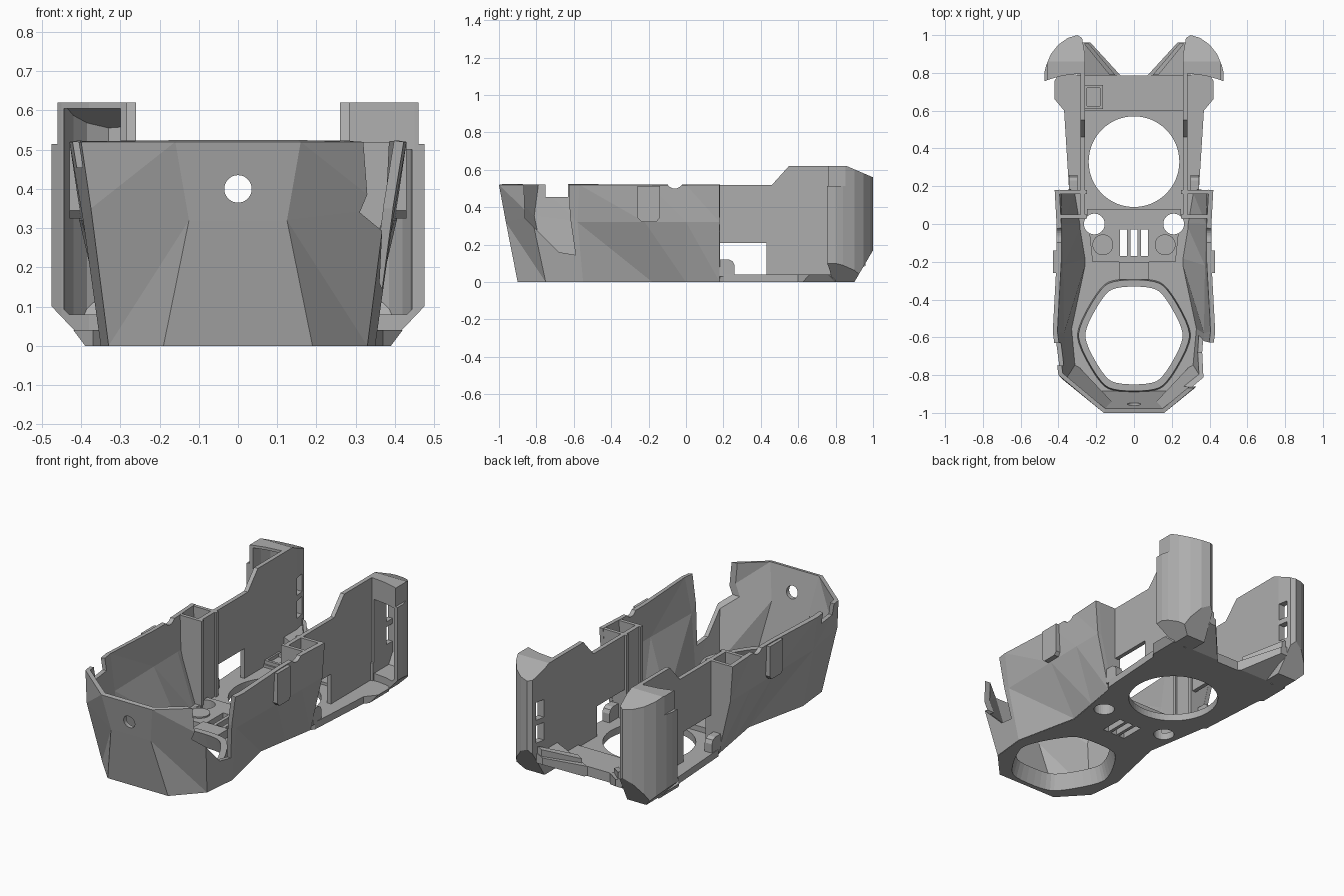
import bpy, bmesh, math
from mathutils import Vector

if "Cube" in bpy.data.objects:
    bpy.data.objects.remove(bpy.data.objects["Cube"])

GREY = bpy.data.materials.new("mid grey plastic")
GREY.diffuse_color = (0.42, 0.42, 0.42, 1)
GREY.use_nodes = True
GREY.node_tree.nodes["Principled BSDF"].inputs["Base Color"].default_value = GREY.diffuse_color


def finish(name, bm, recalc=True):
    if recalc:
        bmesh.ops.recalc_face_normals(bm, faces=bm.faces[:])
    me = bpy.data.meshes.new(name)
    bm.to_mesh(me)
    bm.free()
    ob = bpy.data.objects.new(name, me)
    me.materials.append(GREY)
    bpy.context.collection.objects.link(ob)
    return ob


def prism(name, pts, axis, lo, hi, planes=(), pts_hi=None):
    """Extrude (or loft to pts_hi) a 2D outline along an axis, then slice by (point, outward normal) planes."""
    def at(p, h):
        return {"x": (h, p[0], p[1]), "y": (p[0], h, p[1]), "z": (p[0], p[1], h)}[axis]
    bm = bmesh.new()
    a = [bm.verts.new(at(p, lo)) for p in pts]
    b = [bm.verts.new(at(p, hi)) for p in pts_hi or pts]
    bm.faces.new(a)
    bm.faces.new(b[::-1])
    n = len(pts)
    for i in range(n):
        j = (i + 1) % n
        bm.faces.new((a[i], a[j], b[j], b[i]))
    for co, no in planes:
        g = bm.verts[:] + bm.edges[:] + bm.faces[:]
        r = bmesh.ops.bisect_plane(bm, geom=g, plane_co=co, plane_no=no, clear_outer=True)
        edges = [e for e in r["geom_cut"] if isinstance(e, bmesh.types.BMEdge)]
        bmesh.ops.contextual_create(bm, geom=edges)
    return finish(name, bm)


def box(name, x, y, z):
    return prism(name, [(x[0], y[0]), (x[1], y[0]), (x[1], y[1]), (x[0], y[1])], "z", *z)


def circle(cx, cy, r, n=48):
    return [(cx + r * math.cos(2 * math.pi * i / n), cy + r * math.sin(2 * math.pi * i / n)) for i in range(n)]


def cut(ob, *cutters):
    for c in cutters:
        c.hide_render = True
        c.hide_viewport = True
        m = ob.modifiers.new("cut", "BOOLEAN")
        m.operation, m.solver, m.object = "DIFFERENCE", "EXACT", c


def mirrored(half):
    return half + [(-x, y) for x, y in half[::-1]]


def flip(s, pts):
    return [(s * x, y) for x, y in pts]


def span(s, a, b):
    return tuple(sorted((s * a, s * b)))


# faceted front shell, lofted through three outlines from +x rear round the front to -x rear
rings = [
    [(.33, .18, 0), (.30, 0, 0), (.27, -.18, 0), (.35, -.55, 0), (.33, -.75, 0), (.19, -.90, 0)],
    [(.405, .18, .32), (.405, 0, .32), (.40, -.22, .32), (.395, -.58, .32), (.375, -.825, .35), (.125, -.963, .32)],
    [(.42, .18, .52), (.41, 0, .52), (.41, -.20, .52), (.43, -.57, .52), (.40, -.80, .52), (.16, -1.0, .52)],
]
bm = bmesh.new()
rows = [[bm.verts.new(p) for p in h + [(-x, y, z) for x, y, z in h[::-1]]] for h in rings]
for k, (lo, hi) in enumerate(zip(rows, rows[1:])):
    for i in range(len(lo) - 1):
        a, b, c, d = lo[i], hi[i], hi[i + 1], lo[i + 1]
        # the diagonals are alike on both sides
        if i == 5:
            bm.faces.new((a, b, c, d))
        elif i < 5:
            bm.faces.new((a, b, c)), bm.faces.new((a, c, d))
        else:
            bm.faces.new((a, b, d)), bm.faces.new((b, c, d))
shell = finish("front_shell", bm, False)
sol = shell.modifiers.new("thickness", "SOLIDIFY")
sol.thickness, sol.offset = 0.025, -1
cut(shell,
    prism("screw_hole_cutter", circle(0, .40, .035), "y", -1.2, -.8),
    prism("side_opening_cutter", [(-.87, .6), (-.86, .34), (-.68, .16), (-.59, .145),
                                  (-.62, .35), (-.63, .6)], "x", .2, .6),
    box("side_notch_cutter", (-.6, -.25), (-.75, -.63), (.455, .6)),
    prism("rim_notch_cutter", circle(-.06, .545, .045, 24), "x", -.6, .6))

# floor plate with nozzle opening, fan hole, screw holes and vents; rear sides taper inwards
taper = [(Vector((s * .42, 0, .04)), Vector((s * .8, 0, -.6))) for s in (-1, 1)]
floor = prism("floor_plate", mirrored([
    (.18, -.90), (.325, -.75), (.345, -.55), (.265, -.18), (.295, 0), (.33, .18), (.345, .2),
    (.37, .60), (.42, .66), (.42, .76), (.39, .80), (.26, .785)]), "z", 0, .04, taper)


def rounded_hex(k):
    pts = mirrored([(.135, .258), (.28, 0), (.135, -.258)])
    for r in (.16, .25, .25):  # corner cutting
        pts = [tuple(p[c] * (1 - t) + q[c] * t for c in (0, 1))
               for p, q in zip(pts, pts[1:] + pts[:1]) for t in (r, 1 - r)]
    return [(x * k, -.59 + y * k) for x, y in pts]


def funnel():
    return prism("funnel_cutter", rounded_hex(1.12), "z", -.02, .12, (), rounded_hex(.97))


cut(floor, funnel(), prism("fan_hole_cutter", circle(0, .33, .24, 64), "z", -.1, .3))

# raised lip round the nozzle opening
lip = prism("nozzle_lip", rounded_hex(1.18), "z", .005, .09, (), rounded_hex(1.14))
cut(lip, funnel())

# raised pad with screw holes and plain vents
pad = prism("middle_pad", mirrored([(.22, -.20), (.25, .08)]), "z", .03, .07)
cut(pad, prism("pad_fan_cutter", circle(0, .33, .242, 64), "z", -.1, .3))
for s in (-1, 1):
    c = prism("screw_cutter", circle(s * .21, 0, .055, 32), "z", -.1, .3)
    cut(pad, c)
    cut(floor, c)
    prism("magnet_boss", circle(s * .165, -.11, .055, 32), "z", .04, .078)
for x in (-.055, 0, .055):
    c = box("vent_cutter", (x - .018, x + .018), (-.17, -.03), (-.1, .3))
    cut(pad, c)
    cut(floor, c)
box("pad_bridge", (-.08, .08), (-.295, -.20), (.03, .085))

# rear cross bar and small socket
box("rear_cross_bar", (-.26, .26), (.60, .785), (.03, .055))
socket = box("cable_socket", (-.26, -.165), (.61, .735), (.04, .075))
cut(socket, box("socket_cutter", (-.25, -.18), (.625, .72), (.05, .2)))


def ear_planes(s, d):
    """Sloped top, chamfered outer bottom and chamfered rear bottom of an ear, moved in by d."""
    cuts = []
    for co, no in (((0, .86, .62), (0, .06, .14)),
                   ((s * .475, 0, .10), (s * .10, 0, -.095)),
                   ((0, 1.0, .17), (0, .17, -.10))):
        n = Vector(no).normalized()
        cuts.append((Vector(co) - n * d, n))
    return cuts


for s, side in ((-1, "left"), (1, "right")):
    # long rear side wall with window
    wall = prism(side + "_rear_wall", [(.04, 0), (.04, .52), (.46, .52), (.55, .62), (.84, .62),
                                       (.84, .03), (.43, .03), (.43, .02)], "x", *span(s, .26, .284))
    cut(wall, prism("window_cutter", [(.18, .038), (.43, .038), (.43, .21), (.18, .21)],
                    "x", *span(s, .2, .32)))
    # pocket walls tying the rear wall to the shell
    for y in (.03, .16):
        prism(side + "_pocket_wall", flip(s, [(.25, .02), (.30, .02), (.395, .32), (.405, .52), (.25, .52)]),
              "y", y, y + .02)
    # rounded tab on the ledge
    tab = [(.18, .03), (.26, .03), (.26, .09), (.25, .11), (.23, .12), (.18, .12)]
    prism(side + "_ledge_tab", tab, "x", *span(s, .30, .345))
    # clip block on the outside of the shell
    prism(side + "_clip_block", [(-.26, .345), (-.24, .325), (-.155, .325), (-.14, .345),
                                 (-.14, .515), (-.26, .515)], "x", *span(s, .39, .43))
    # curved hollow ear, open to the front
    ear = prism(side + "_ear", flip(s, [
        (.26, .80), (.26, .90), (.275, .985), (.30, 1.0), (.35, .985), (.40, .95), (.44, .90),
        (.465, .84), (.475, .80), (.475, .755), (.45, .765), (.38, .785)]),
        "z", 0, .62, ear_planes(s, 0))
    hollow = prism("ear_hollow_cutter", flip(s, [
        (.30, .70), (.30, .96), (.33, .965), (.385, .935), (.42, .89), (.44, .835), (.447, .70)]),
        "z", .08, .605 if s < 0 else .50, ear_planes(s, .018))
    cut(ear, hollow, box("ear_step_cutter", span(s, .46, .52), (.7, 1.05), (.515, .7)))
    for z in (.20, .33):
        cut(ear, box("ear_slot_cutter", span(s, .2, .32), (.905, .96), (z, z + .10)))
    # sloping brace and rib between ear and floor
    for part, pts, lo, top, slope in (
            ("_rear_brace", [(.07, .785), (.23, .96), (.27, .96), (.30, .785)], 0, .14, .45),
            ("_brace_rib", [(.10, .79), (.24, .955), (.265, .955), (.13, .79)], .03, .18, .55)):
        prism(side + part, flip(s, pts), "z", lo, top,
              [(Vector((s * .26, 0, top)), Vector((-s * slope, 0, 1)).normalized()),
               (Vector((0, .80, 0)), Vector((0, .55, -1)).normalized())])
